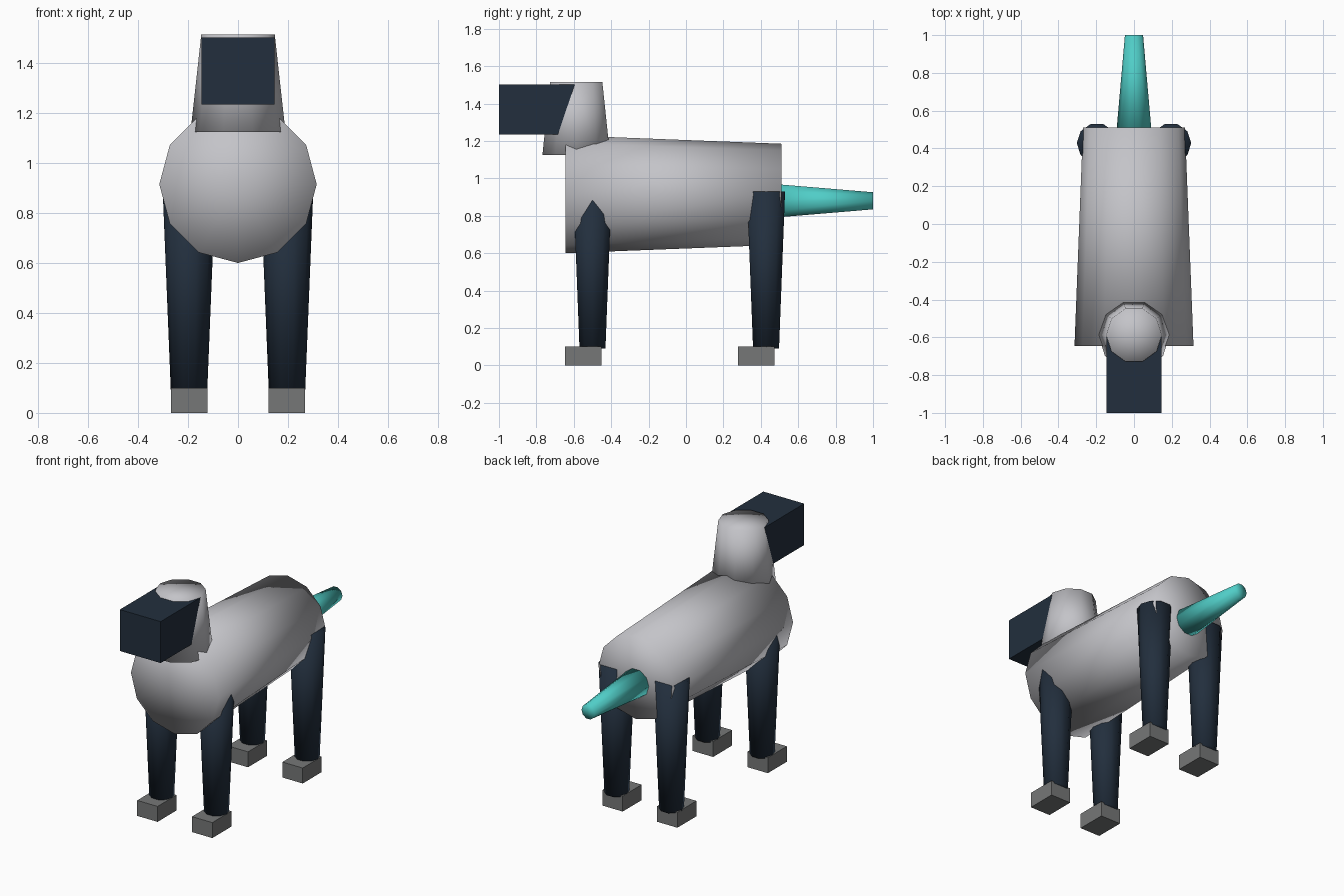
import bpy, bmesh, math
from mathutils import Matrix

if "Cube" in bpy.data.objects:
    bpy.data.objects.remove(bpy.data.objects["Cube"])


def material(name, rgb):
    m = bpy.data.materials.new(name)
    m.diffuse_color = (*rgb, 1)
    m.use_nodes = True
    m.node_tree.nodes["Principled BSDF"].inputs["Base Color"].default_value = m.diffuse_color
    return m


GREY = material("light_grey", (0.55, 0.55, 0.58))
NAVY = material("dark_navy", (0.016, 0.028, 0.047))
TEAL = material("turquoise", (0.08, 0.61, 0.57))
FOOT = material("mid_grey", (0.18, 0.185, 0.185))


def finish(name, bm, mat, smooth):
    bmesh.ops.recalc_face_normals(bm, faces=bm.faces)
    for f in bm.faces:
        f.smooth = smooth
    me = bpy.data.meshes.new(name)
    bm.to_mesh(me)
    bm.free()
    me.materials.append(mat)
    ob = bpy.data.objects.new(name, me)
    bpy.context.collection.objects.link(ob)
    return ob


def taper(name, start, length, r1, r2, sides, mat, along_y=False):
    """Capped tapered tube from start, rising along z or running along +y."""
    bm = bmesh.new()
    bmesh.ops.create_cone(bm, cap_ends=True, cap_tris=True, segments=sides,
                          radius1=r1, radius2=r2, depth=length,
                          matrix=Matrix.Translation((0, 0, length / 2))
                          @ Matrix.Rotation(math.pi / 2, 4, 'Z'))
    if along_y:
        bm.transform(Matrix.Rotation(-math.pi / 2, 4, 'X'))
    bm.transform(Matrix.Translation(start))
    return finish(name, bm, mat, True)


def box(name, lo, hi, mat):
    bm = bmesh.new()
    size = [b - a for a, b in zip(lo, hi)]
    mid = [(a + b) / 2 for a, b in zip(lo, hi)]
    bmesh.ops.create_cube(bm, size=1, matrix=Matrix.Translation(mid)
                          @ Matrix.Diagonal((*size, 1)))
    return finish(name, bm, mat, False)


# Torso, neck and tail
taper("body", (0, -0.645, 0.915), 1.155, 0.315, 0.27, 12, GREY, True)
taper("neck", (0, -0.587, 1.125), 0.39, 0.19, 0.147, 10, GREY)
taper("tail", (0, 0.50, 0.88), 0.50, 0.092, 0.048, 10, TEAL, True)

# Box head pushed into the neck
box("head", (-0.146, -1.0, 1.235), (0.146, -0.58, 1.503), NAVY)

# Four legs with block feet
for end, leg_y, foot_y in (("front", -0.50, -0.55), ("rear", 0.428, 0.375)):
    for side, x in (("left", -0.196), ("right", 0.196)):
        taper(f"{end}_leg_{side}", (x, leg_y, 0.09), 0.84,
              0.073, 0.107, 10, NAVY)
        box(f"{end}_foot_{side}", (x - 0.073, foot_y - 0.097, 0),
            (x + 0.073, foot_y + 0.097, 0.1), FOOT)
